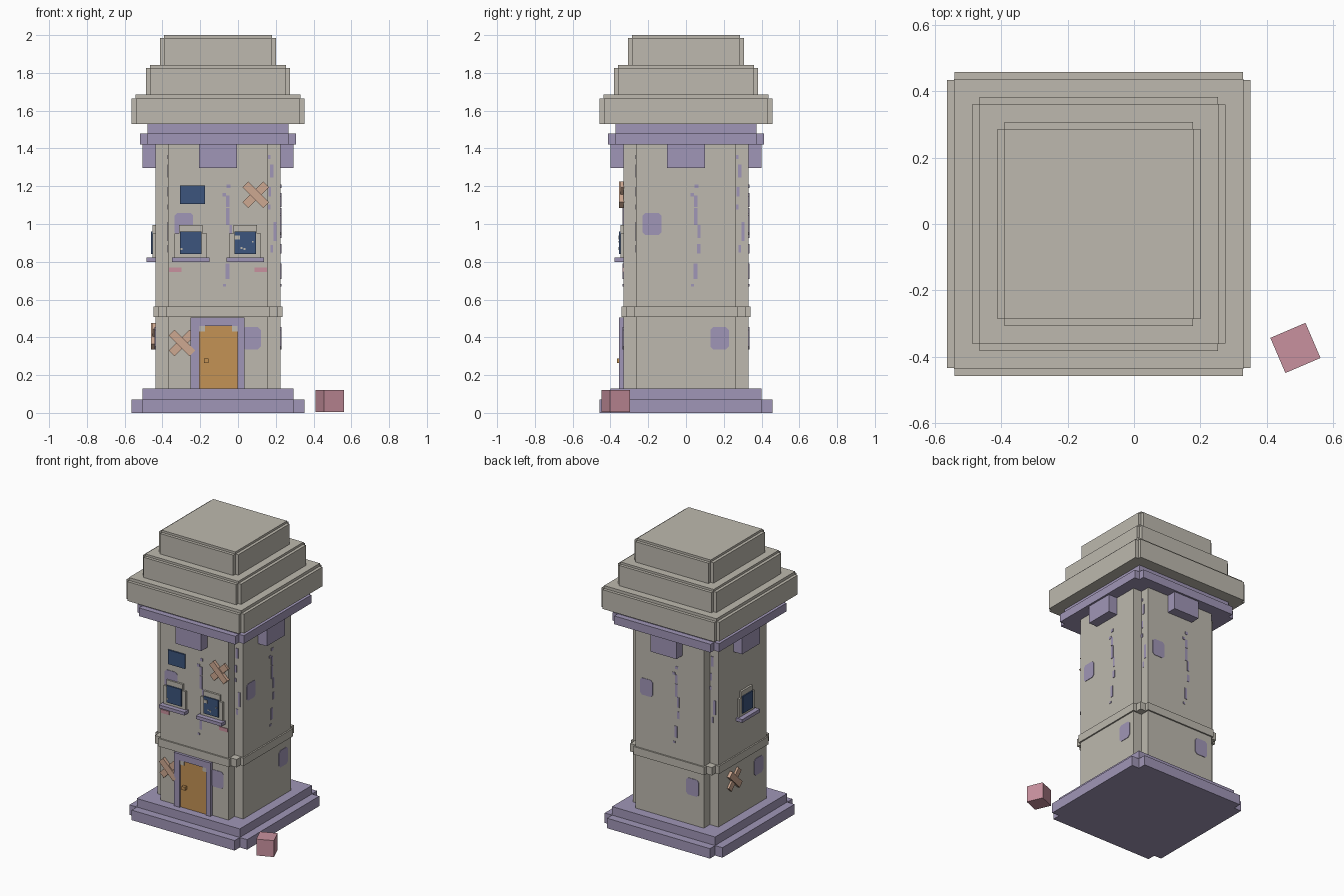
import bpy, bmesh, math
from mathutils import Matrix, Vector

if "Cube" in bpy.data.objects:
    bpy.data.objects.remove(bpy.data.objects["Cube"])

CX = -0.106          # tower axis
WALL, NOTCH = 0.332, 0.265   # wall face distance, corner notch distance


def material(name, rgb):
    m = bpy.data.materials.new(name)
    m.diffuse_color = (*rgb, 1)
    m.use_nodes = True
    m.node_tree.nodes["Principled BSDF"].inputs["Base Color"].default_value = m.diffuse_color
    return m


STONE = material("warm_grey_stone", (0.51, 0.485, 0.425))
PURPLE = material("dusty_purple", (0.352, 0.305, 0.473))
NAVY = material("navy_glass", (0.045, 0.089, 0.205))
ORANGE = material("orange_wood", (0.552, 0.287, 0.089))
TAN = material("tan_plank", (0.617, 0.392, 0.283))
PINK = material("faded_pink", (0.578, 0.283, 0.342))


def prism(bm, pts, vec):
    """Extrude a closed outline of 3D points along vec."""
    f = bm.faces.new([bm.verts.new(p) for p in pts])
    r = bmesh.ops.extrude_face_region(bm, geom=[f], use_keep_orig=True)
    bmesh.ops.translate(bm, vec=vec, verts=[v for v in r["geom"] if isinstance(v, bmesh.types.BMVert)])


def finish(name, bm, mat, matrix):
    bmesh.ops.recalc_face_normals(bm, faces=bm.faces)
    bm.transform(matrix)
    me = bpy.data.meshes.new(name)
    bm.to_mesh(me)
    bm.free()
    me.materials.append(mat)
    ob = bpy.data.objects.new(name, me)
    bpy.context.collection.objects.link(ob)
    return ob


def storey(name, mat, layers):
    """Stack of four-fold symmetric slabs: (corner outline, z0, z1)."""
    bm = bmesh.new()
    for corner, z0, z1 in layers:
        pts = []
        for k in range(4):
            c, s = (1, 0, -1, 0)[k], (0, 1, 0, -1)[k]
            pts += [(x * c - y * s, x * s + y * c, z0) for x, y in corner]
        prism(bm, pts, Vector((0, 0, z1 - z0)))
    finish(name, bm, mat, Matrix.Translation((CX, 0, 0)))


def cross(o, i):
    return [(o, i), (i, i), (i, o)]


def square(h):
    return [(h, h)]


def on_wall(name, side, mat, rects, chamfer=0.0):
    """Blocks on a wall: (u, z, w, h, near, far, angle). Sides: front, right, back, left = 0..3."""
    bm = bmesh.new()
    for u, z, w, h, near, far, ang in rects:
        a, b, k = w / 2, h / 2, chamfer
        if k:
            out = [(a, -b + k), (a, b - k), (a - k, b), (-a + k, b),
                   (-a, b - k), (-a, -b + k), (-a + k, -b), (a - k, -b)]
        else:
            out = [(a, -b), (a, b), (-a, b), (-a, -b)]
        c, s = math.cos(ang), math.sin(ang)
        prism(bm, [(u + p * c - q * s, -near, z + p * s + q * c) for p, q in out],
              Vector((0, near - far, 0)))
    finish(name, bm, mat, Matrix.Translation((CX, 0, 0)) @ Matrix.Rotation(side * math.pi / 2, 4, 'Z'))


# Main masses: plinth, shaft, string course, cornice, stepped roof
storey("plinth", PURPLE, [(cross(0.457, 0.40), 0.0, 0.07), (square(0.40), 0.07, 0.13)])
storey("tower_shaft", STONE, [(cross(WALL, NOTCH), 0.13, 1.43)])
storey("string_course", STONE,
       [([(0.342, 0.275), (0.317, 0.275), (0.317, 0.317), (0.275, 0.317), (0.275, 0.342)], 0.508, 0.563)])
storey("cornice", PURPLE, [(cross(0.413, 0.374), 1.422, 1.48), (square(0.374), 1.48, 1.53)])
for n, (o, z0, z1, z2) in enumerate([(0.457, 1.53, 1.665, 1.685),
                                     (0.382, 1.685, 1.827, 1.842),
                                     (0.307, 1.842, 1.985, 2.0)]):
    storey(f"roof_tier_{n + 1}", STONE, [(cross(o, o - 0.023), z0, z1), (square(o - 0.021), z1, z2)])

# Cornice brackets, worn patches and paint drips on the walls
W = WALL
DRIP = [(0.055, 1.20, 0.02, 0.02), (0.033, 1.155, 0.02, 0.018), (0.052, 1.12, 0.018, 0.06),
        (0.052, 1.04, 0.02, 0.09), (0.068, 0.96, 0.015, 0.07), (0.068, 0.87, 0.018, 0.05),
        (0.05, 0.75, 0.02, 0.08), (0.035, 0.675, 0.016, 0.014)]
CORNER_DRIP = [(0.272, 1.355, 0.012, 0.02), (0.285, 1.28, 0.018, 0.07), (0.275, 1.17, 0.014, 0.05),
               (0.272, 1.09, 0.014, 0.025), (0.302, 0.96, 0.018, 0.10), (0.285, 0.87, 0.014, 0.04)]
for s, side in enumerate(("front", "right", "back", "left")):
    on_wall(f"{side}_bracket", s, PURPLE, [(0, 1.36, 0.2, 0.125, 0.25, 0.40, 0)])
    patches = [(0.178, 0.395, 0.098, 0.118, W - 0.004, W + 0.003, 0)]
    if side != "left":
        patches.append((-0.18, 1.0, 0.098, 0.118, W - 0.004, W + 0.003, 0))
        on_wall(f"{side}_paint_drip", s, PURPLE, [(*d, W - 0.004, W + 0.003, 0) for d in DRIP])
    on_wall(f"{side}_worn_patches", s, PURPLE, patches, chamfer=0.015)
    on_wall(f"{side}_corner_drip", s, PURPLE, [(*d, NOTCH - 0.004, NOTCH + 0.003, 0) for d in CORNER_DRIP])


# Framed windows with sills
def window(name, side, u):
    on_wall(name + "_frame", side, STONE, [(u, 0.885, 0.17, 0.13, W - 0.01, W + 0.014, 0),
                                           (u, 0.972, 0.126, 0.045, W - 0.01, W + 0.014, 0)])
    on_wall(name + "_pane", side, NAVY, [(u, 0.9, 0.113, 0.12, W, W + 0.022, 0)])
    on_wall(name + "_sill", side, PURPLE, [(u, 0.81, 0.198, 0.023, W - 0.01, W + 0.047, 0)])


window("front_left_window", 0, -0.144)
window("front_right_window", 0, 0.144)
window("side_window", 3, 0.03)
on_wall("upper_window_pane", 0, NAVY, [(-0.134, 1.155, 0.132, 0.1, W - 0.01, W + 0.01, 0)])
G = (W + 0.02, W + 0.025, 0)
on_wall("window_glints", 0, STONE, [(0.102, 0.928, 0.028, 0.022, *G), (0.125, 0.872, 0.01, 0.01, *G),
                                    (0.14, 0.868, 0.01, 0.01, *G), (0.185, 0.905, 0.008, 0.008, *G),
                                    (-0.193, 0.868, 0.01, 0.01, *G)])


# Crossed repair planks
def planks(name, side, u, z):
    for n, (ang, far) in enumerate(((math.pi / 4, 0.014), (-math.pi / 4, 0.022))):
        on_wall(f"{name}_{n + 1}", side, TAN, [(u, z, 0.155, 0.044, W - 0.004, W + far, ang)])


planks("upper_plank", 0, 0.2, 1.155)
planks("lower_plank", 0, -0.19, 0.37)
planks("side_plank", 3, -0.1, 0.405)

# Pink marks below the windows
on_wall("pink_marks", 0, PINK, [(u, 0.758, 0.067, 0.025, W - 0.004, W + 0.005, 0) for u in (-0.226, 0.226)])

# Door with surround, corner plates and handle
on_wall("door_surround", 0, PURPLE, [(-0.122, 0.317, 0.046, 0.376, W - 0.01, W + 0.022, 0),
                                     (0.122, 0.317, 0.036, 0.376, W - 0.01, W + 0.022, 0),
                                     (0.002, 0.482, 0.206, 0.045, W - 0.01, W + 0.022, 0)])
on_wall("door", 0, ORANGE, [(0.002, 0.295, 0.204, 0.33, W - 0.01, W + 0.012, 0)])
on_wall("door_corner_plates", 0, STONE, [(u, 0.445, 0.03, 0.03, W + 0.01, W + 0.018, 0) for u in (-0.085, 0.09)])
on_wall("door_handle", 0, ORANGE, [(-0.063, 0.277, 0.024, 0.024, W, W + 0.034, 0)])

# Loose pink crate beside the tower
bm = bmesh.new()
bmesh.ops.create_cube(bm, size=0.115)
finish("loose_crate", bm, PINK, Matrix.Translation((0.486, -0.373, 0.063)) @ Matrix.Rotation(math.radians(23.2), 4, 'Z'))
